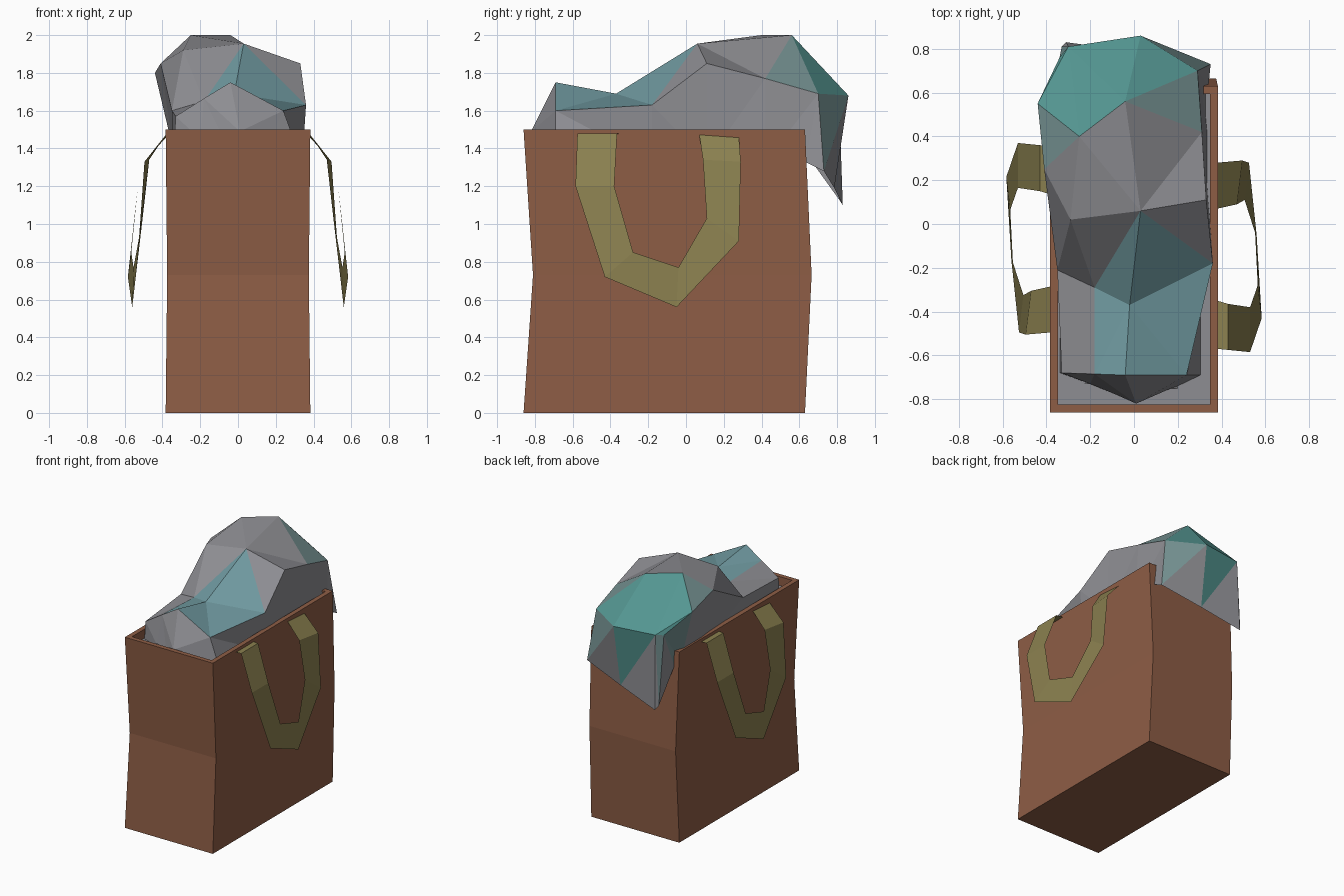
import bpy, bmesh, math
from mathutils import Vector

if "Cube" in bpy.data.objects:
    bpy.data.objects.remove(bpy.data.objects["Cube"])


def material(name, rgb):
    m = bpy.data.materials.new(name)
    m.diffuse_color = (*rgb, 1)
    m.use_nodes = True
    m.node_tree.nodes["Principled BSDF"].inputs["Base Color"].default_value = m.diffuse_color
    return m


brown = material("bag_brown", (0.27, 0.11, 0.06))
olive = material("strap_olive", (0.26, 0.22, 0.08))
grey = material("cloth_grey", (0.27, 0.27, 0.29))
teal = material("cloth_teal", (0.09, 0.31, 0.29))
pale = material("cloth_pale_teal", (0.16, 0.32, 0.35))
mixed = material("cloth_grey_teal", (0.18, 0.29, 0.29))


def finish(bm, name, mats):
    me = bpy.data.meshes.new(name)
    bm.to_mesh(me)
    bm.free()
    ob = bpy.data.objects.new(name, me)
    bpy.context.collection.objects.link(ob)
    for m in mats:
        me.materials.append(m)
    return ob


def strip(bm, rows):
    """Skin a grid of rows of points with quads."""
    grid = [[bm.verts.new(p) for p in r] for r in rows]
    for a, b in zip(grid, grid[1:]):
        for i in range(len(a) - 1):
            bm.faces.new((a[i], a[i + 1], b[i + 1], b[i]))
    return grid


# Bag: three stacked rectangles, rim inset and sunk, with a grey filling
bm = bmesh.new()
rings = []
for y0, y1, x, z in ((-.86, .63, .383, 0), (-.81, .665, .375, .73), (-.86, .63, .383, 1.5)):
    rings.append([(-x, y0, z), (x, y0, z), (x, y1, z), (-x, y1, z), (-x, y0, z)])
grid = strip(bm, rings)
bm.faces.new(grid[0][:4])
top = bm.faces.new(grid[2][:4])
bmesh.ops.remove_doubles(bm, verts=bm.verts, dist=1e-4)
bmesh.ops.recalc_face_normals(bm, faces=bm.faces)
bmesh.ops.inset_region(bm, faces=[top], thickness=.052)
floor = bmesh.ops.extrude_discrete_faces(bm, faces=[top])["faces"][0]
rim = sorted((f for f in bm.faces if f is not floor), key=lambda f: f.index)
bm.faces.ensure_lookup_table()
bmesh.ops.translate(bm, verts=floor.verts, vec=(0, 0, -.07))
floor.material_index = 1
finish(bm, "bag", [brown, grey])

# Cloth: crown points of each cross-section, front to back; sides drop into the bag
crowns = [
    [(-.20, -.73, 1.45), (-.08, -.78, 1.46), (.01, -.82, 1.49), (.17, -.75, 1.45)],
    [(-.33, -.68, 1.57), (-.18, -.685, 1.665), (-.04, -.69, 1.75), (.24, -.69, 1.60)],
    [(-.35, -.21, 1.60), (-.18, -.29, 1.65), (-.02, -.37, 1.69), (.36, -.18, 1.63)],
    [(-.41, .25, 1.85), (-.29, .02, 1.92), (.03, .06, 1.955), (.33, .11, 1.85)],
    [(-.44, .55, 1.80), (-.25, .40, 2.0), (-.04, .56, 2.0), (.31, .42, 1.77)],
    [(-.34, .76, 1.67), (-.30, .81, 1.68), (.03, .86, 1.68), (.29, .70, 1.69)],
    [(-.33, .81, 1.13), (-.31, .83, 1.10), (.02, .785, 1.19), (.35, .73, 1.28)],
]
rows = []
for c in crowns:
    left = (-.34, min(c[0][1], .63), 1.38)
    right = (.34, min(c[-1][1], .63), 1.33)
    rows.append([left, *c, right])
bm = bmesh.new()
strip(bm, rows)
bmesh.ops.remove_doubles(bm, verts=bm.verts, dist=1e-4)
bmesh.ops.triangulate(bm, faces=bm.faces)
bmesh.ops.recalc_face_normals(bm, faces=bm.faces)
if sum(f.normal.z for f in bm.faces) < 0:
    bmesh.ops.reverse_faces(bm, faces=bm.faces)
dip, back = Vector((-.02, -.37, 1.69)), Vector((-.1, .75, 1.8))
for f in bm.faces:
    c = f.calc_center_median()
    if (c - back).length < .3:
        f.material_index = 1
    elif any((v.co - dip).length < .01 for v in f.verts):
        f.material_index = 2
    elif (c - back).length < .45:
        f.material_index = 3
finish(bm, "cloth", [grey, teal, pale, mixed])

# Strap: thin ribbon given as outer and inner edge points
strap = [
    [(.38, -.57, 1.475), (.38, -.35, 1.475)],
    [(.43, -.575, 1.48), (.43, -.365, 1.48)],
    [(.53, -.585, 1.20), (.53, -.38, 1.20)],
    [(.583, -.43, .72), (.565, -.28, .85)],
    [(.56, -.05, .56), (.553, -.04, .77)],
    [(.525, .28, .91), (.505, .11, 1.03)],
    [(.495, .29, 1.33), (.47, .09, 1.34)],
    [(.38, .28, 1.46), (.38, .07, 1.475)],
]
for name, angle, y in (("right_strap", 0, 0), ("left_strap", math.pi, -.215)):
    bm = bmesh.new()
    strip(bm, strap)
    bmesh.ops.recalc_face_normals(bm, faces=bm.faces)
    if sum(f.normal.x for f in bm.faces) < 0:
        bmesh.ops.reverse_faces(bm, faces=bm.faces)
    ob = finish(bm, name, [olive])
    ob.rotation_euler.z = angle
    ob.location.y = y
